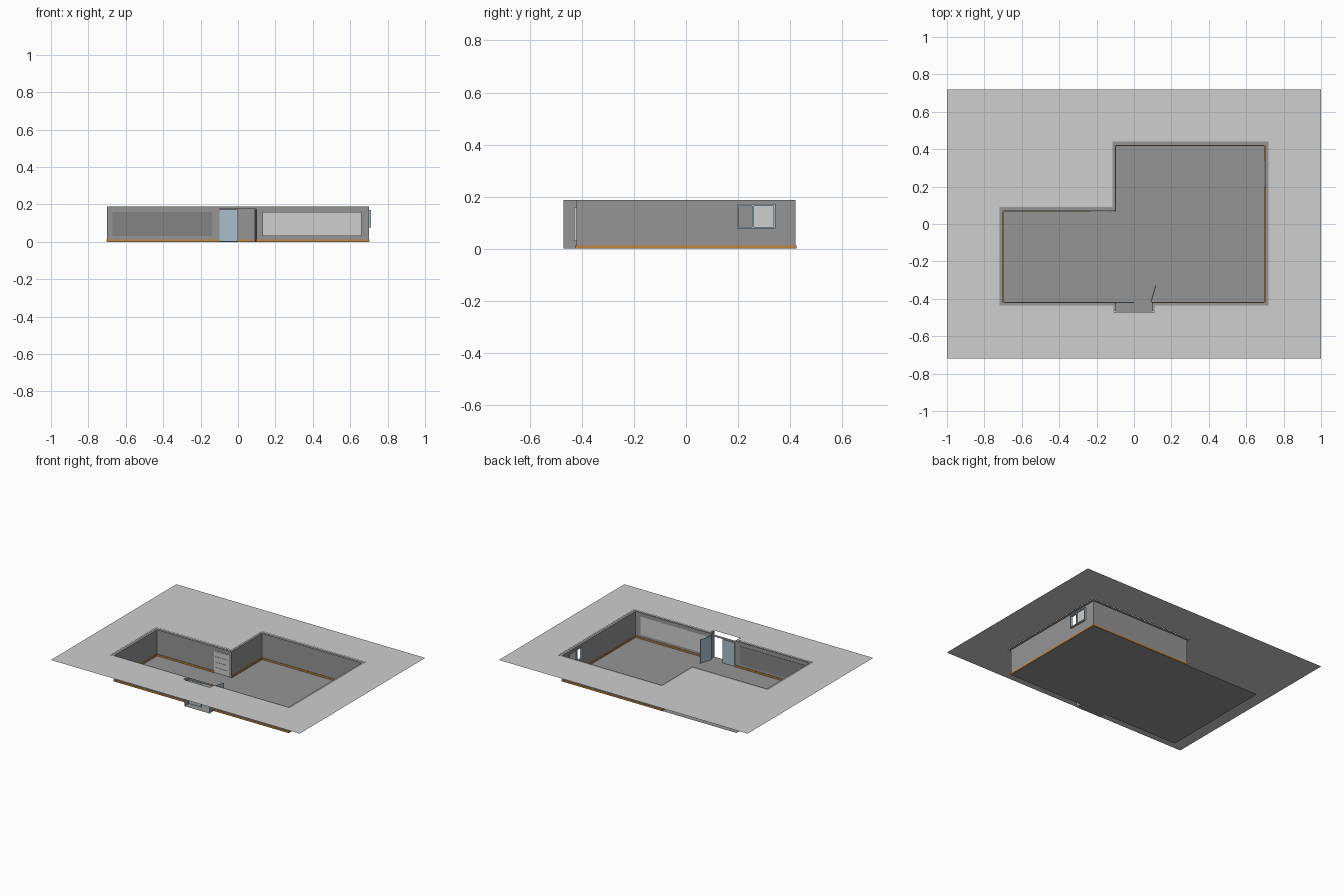
import bpy, bmesh, math
from mathutils import Matrix, Vector

if "Cube" in bpy.data.objects:
    bpy.data.objects.remove(bpy.data.objects["Cube"])

H = 0.188  # wall height


def mat(name, rgb):
    m = bpy.data.materials.new(name)
    m.diffuse_color = (*rgb, 1)
    m.use_nodes = True
    m.node_tree.nodes["Principled BSDF"].inputs["Base Color"].default_value = m.diffuse_color
    return m


GREY = mat("wall_grey", (0.30, 0.30, 0.30))
LIGHT = mat("light_grey", (0.62, 0.62, 0.62))
DARK = mat("dark_pane_grey", (0.23, 0.23, 0.23))
BLUE = mat("pale_blue", (0.40, 0.52, 0.60))
ORANGE = mat("skirting_orange", (0.55, 0.24, 0.05))


def finish(name, bm, m):
    me = bpy.data.meshes.new(name)
    bm.to_mesh(me)
    bm.free()
    me.materials.append(m)
    ob = bpy.data.objects.new(name, me)
    bpy.context.collection.objects.link(ob)
    return ob


def box(name, lo, hi, m):
    lo, hi = Vector(lo), Vector(hi)
    bm = bmesh.new()
    size = hi - lo
    bmesh.ops.create_cube(bm, size=1, matrix=Matrix.Translation((lo + hi) / 2) @ Matrix.Diagonal((*size, 1)))
    return finish(name, bm, m)


def loop_edges(bm, pts, z):
    vs = [bm.verts.new((x, y, z)) for x, y in pts]
    return vs, [bm.edges.new((vs[i], vs[(i + 1) % len(vs)])) for i in range(len(vs))]


def wall(name, a, b, hole=None, z0=0.0):
    """Thin wall from a to b; hole = (start, end, bottom, top) along the wall."""
    a, b = Vector(a), Vector(b)
    length = (b - a).length
    d = (b - a) / length
    us, zs = [0, length], [z0, H]
    if hole:
        us = [0, hole[0], hole[1], length]
        zs = sorted({z0, hole[2], hole[3], H})
    bm = bmesh.new()
    for u0, u1 in zip(us, us[1:]):
        for k0, k1 in zip(zs, zs[1:]):
            if hole and u0 == hole[0] and hole[2] <= k0 < hole[3]:
                continue
            p, q = a + d * u0, a + d * u1
            bm.faces.new([bm.verts.new(c) for c in ((*p, k0), (*q, k0), (*q, k1), (*p, k1))])
    bmesh.ops.remove_doubles(bm, verts=bm.verts, dist=1e-5)
    return finish(name, bm, GREY)


def skirting(name, a, b, t=0.004):
    """Low board straddling a wall line."""
    lo = (min(a[0], b[0]) - t, min(a[1], b[1]) - t, 0.001)
    hi = (max(a[0], b[0]) + t, max(a[1], b[1]) + t, 0.013)
    box(name, lo, hi, ORANGE)


# Floor: full rectangle with the porch step
bm = bmesh.new()
vs, _ = loop_edges(bm, [(-.7, -.42), (-.1, -.42), (-.1, -.47), (.1, -.47), (.1, -.42),
                        (.7, -.42), (.7, .42), (-.7, .42)], 0)
bm.faces.new(vs)
finish("floor", bm, GREY)

# L-shaped wall outline and the outer edge of its top rim
inner = [(-.7, -.42), (-.1, -.42), (-.1, -.465), (.1, -.465), (.1, -.42),
         (.7, -.42), (.7, .42), (-.1, .42), (-.1, .07), (-.7, .07)]
outer = [(-.72, -.435), (-.11, -.435), (-.11, -.47), (.11, -.47), (.11, -.435),
         (.72, -.435), (.72, .44), (-.115, .44), (-.115, .09), (-.72, .09)]
bm = bmesh.new()
vi, _ = loop_edges(bm, inner, H)
vo, _ = loop_edges(bm, outer, H)
for i in range(len(vi)):
    if i == 2:  # porch front stays open
        continue
    j = (i + 1) % len(vi)
    bm.faces.new((vo[i], vo[j], vi[j], vi[i]))
finish("wall_top_rim", bm, GREY)

# Surrounding plate with the room cut out
bm = bmesh.new()
_, e1 = loop_edges(bm, [(-1, -.72), (1, -.72), (1, .72), (-1, .72)], 0.19)
_, e2 = loop_edges(bm, outer, 0.19)
bmesh.ops.triangle_fill(bm, use_beauty=True, use_dissolve=False, edges=e1 + e2, normal=(0, 0, 1))
for f in bm.faces:
    f.normal_update()
    if f.normal.z < 0:
        f.normal_flip()
finish("surrounding_plate", bm, LIGHT)

# Walls
wall("front_wall_left", (-.7, -.42), (-.1, -.42), (.03, .56, .03, .16))
wall("front_wall_right", (.1, -.42), (.7, -.42), (.03, .56, .03, .16))
wall("right_wall", (.7, -.42), (.7, .42), (.62, .76, .08, .168))
wall("back_wall", (.7, .42), (-.1, .42))
wall("inner_side_wall", (-.1, .42), (-.1, .07))
wall("inner_back_wall", (-.1, .07), (-.7, .07), (.02, .14, 0, .165))
wall("left_wall", (-.7, .07), (-.7, -.42))
for s, n in ((-1, "left"), (1, "right")):
    wall("porch_wall_" + n, (s * .1, -.47), (s * .1, -.42))
wall("porch_lintel", (-.1, -.42), (.1, -.42), z0=.175)

# Skirting boards
runs = [((-.7, -.42), (-.1, -.42)), ((.1, -.42), (.7, -.42)), ((.7, -.42), (.7, .42)),
        ((-.1, .42), (.7, .42)), ((-.1, .07), (-.1, .42)), ((-.7, .07), (-.24, .07)),
        ((-.7, -.42), (-.7, .07))]
for i, (a, b) in enumerate(runs):
    skirting("skirting_%d" % (i + 1), a, b)

# Front shop windows
box("front_window_left", (-.67, -.422, .03), (-.14, -.418, .16), DARK)
box("front_window_right", (.13, -.43, .03), (.66, -.42, .16), LIGHT)

# Side window: frame with one sliding pane
for n, y0, y1, z0, z1 in (("bottom", .195, .343, .077, .084), ("top", .195, .343, .164, .171),
                          ("near", .195, .202, .084, .164), ("far", .336, .343, .084, .164),
                          ("middle", .254, .262, .084, .164)):
    box("side_window_frame_" + n, (.696, y0, z0), (.712, y1, z1), BLUE)
box("side_window_pane", (.702, .262, .084), (.706, .336, .164), LIGHT)

# Entrance doors: one leaf closed, one swung open
box("closed_door_leaf", (-.099, -.423, .002), (0, -.418, .173), BLUE)
leaf = box("open_door_leaf", (0, -.0025, .002), (.095, .0025, .173), BLUE)
leaf.location = (.09, -.42, 0)
leaf.rotation_euler.z = math.radians(74)

# Panelled inner door
box("inner_door", (-.24, .068, .002), (-.12, .074, .165), LIGHT)
for k in range(4):
    z = .01 + k * .039
    box("inner_door_panel_%d" % (k + 1), (-.23, .065, z), (-.13, .068, z + .032), LIGHT)
